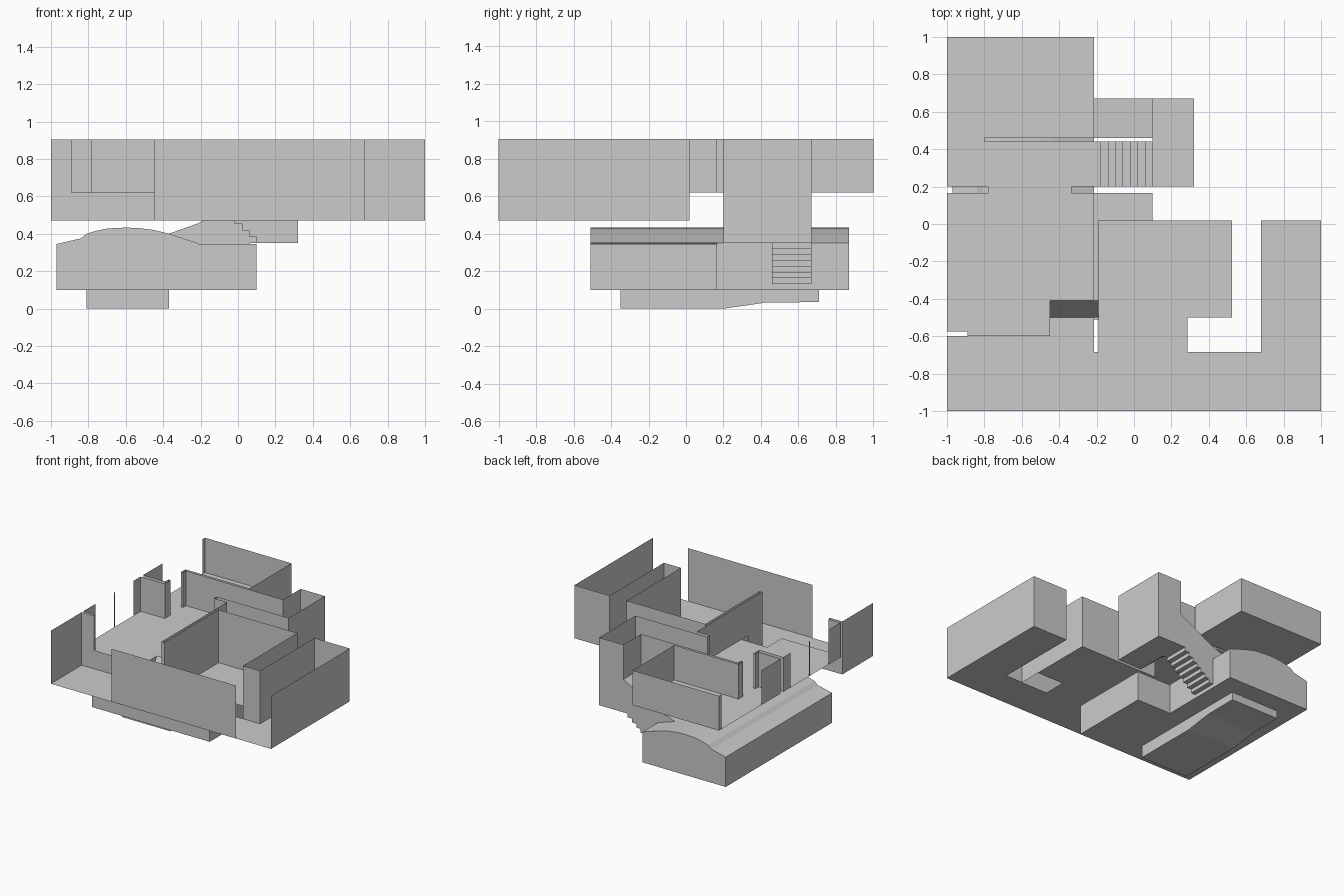
import bpy

if "Cube" in bpy.data.objects:
    bpy.data.objects.remove(bpy.data.objects["Cube"])

LOW, MAIN, HIGH, TOP = 0.10, 0.47, 0.62, 0.905


def sheet(name, faces):
    """One open mesh made from a list of polygons."""
    verts, polys = [], []
    for f in faces:
        polys.append(list(range(len(verts), len(verts) + len(f))))
        verts += f
    me = bpy.data.meshes.new(name)
    me.from_pydata(verts, [], polys)
    ob = bpy.data.objects.new(name, me)
    bpy.context.collection.objects.link(ob)
    return ob


def flat(x0, x1, y0, y1, z):
    return [(x0, y0, z), (x1, y0, z), (x1, y1, z), (x0, y1, z)]


def wall(a, b, z0, z1):
    return [(*a, z0), (*b, z0), (*b, z1), (*a, z1)]


def walls(path, z0, z1):
    return [wall(a, b, z0, z1) for a, b in zip(path, path[1:])]


def extrude_y(profile, y0, y1):
    """Sweep an x-z profile along y."""
    return [[(a[0], y0, a[1]), (b[0], y0, b[1]), (b[0], y1, b[1]), (a[0], y1, a[1])]
            for a, b in zip(profile, profile[1:])]


def stairs(x0, z0, x1, z1, n):
    """Zigzag x-z profile of riser then tread."""
    pts = [(x0, z0)]
    for i in range(n):
        z = z0 + (z1 - z0) * (i + 1) / n
        pts += [(x0 + (x1 - x0) * i / n, z), (x0 + (x1 - x0) * (i + 1) / n, z)]
    return pts


# Corridor along the front and right
sheet("corridor_floor", [
    flat(-1, -0.215, -1, -0.6, MAIN), flat(-0.215, 0.68, -1, -0.685, MAIN),
    flat(0.68, 1, -1, 0.02, MAIN), flat(-0.45, -0.215, -0.6, -0.5, MAIN)])
sheet("corridor_walls",
      walls([(-0.45, -1), (0.68, -1)], MAIN, TOP)
      + walls([(1, -1), (1, 0.02), (0.68, 0.02), (0.68, -0.685), (0.525, -0.685)], MAIN, TOP)
      + walls([(-1, -1), (-1, -0.6), (-0.89, -0.6)], MAIN, TOP))

# Side room with a gap in its floor
sheet("side_room_floor", [flat(-0.19, 0.285, -0.685, 0.02, MAIN),
                          flat(0.285, 0.525, -0.5, 0.02, MAIN)])
sheet("side_room_walls",
      walls([(-0.19, -0.685), (-0.19, 0.02), (0.525, 0.02), (0.525, -0.685)], MAIN, TOP))

# Raised main hall and back room
sheet("hall_floor", [
    flat(-1, -0.89, -0.575, 0.165, HIGH), flat(-0.89, -0.45, -0.6, 0.165, HIGH),
    flat(-0.45, -0.215, -0.41, 0.165, HIGH), flat(-0.78, -0.335, 0.165, 0.2, HIGH),
    flat(-1, -0.215, 0.2, 0.44, HIGH), flat(-1, -0.8, 0.44, 0.46, HIGH),
    flat(-1, -0.215, 0.46, 1, HIGH)])
sheet("hall_step", walls([(-0.89, -0.6), (-0.45, -0.6), (-0.45, -0.41)], MAIN, HIGH))
sheet("hall_ramp", [[(-0.45, -0.5, MAIN), (-0.19, -0.5, MAIN),
                     (-0.19, -0.41, HIGH), (-0.45, -0.41, HIGH)]])
sheet("hall_walls",
      walls([(-0.89, -0.6), (-0.89, -0.575), (-1, -0.575), (-1, -0.42)], HIGH, TOP)
      + walls([(-1, -0.18), (-1, -0.165)], HIGH, TOP)
      + walls([(-1, 0.07), (-1, 0.165), (-0.78, 0.165), (-0.78, 0.24), (-0.8, 0.24),
               (-0.8, 0.2), (-1, 0.2), (-1, 0.45)], HIGH, TOP)
      + walls([(-0.215, -0.685), (-0.215, 0.165), (-0.335, 0.165), (-0.335, 0.2),
               (-0.215, 0.2)], HIGH, TOP)
      + walls([(-0.19, -0.685), (-0.215, -0.685), (-0.215, -0.5)], MAIN, TOP))
sheet("back_room_walls",
      walls([(-1, 0.97), (-1, 1), (-0.215, 1), (-0.215, 0.46), (-0.8, 0.46),
             (-0.8, 0.4), (-0.78, 0.4), (-0.78, 0.44), (-0.215, 0.44)], HIGH, TOP))

# Upper stair flight and landing
up = stairs(0.1, 0.35, -0.215, HIGH, 8)
sheet("upper_stairs", extrude_y(up, 0.2, 0.44))
sheet("upper_stair_walls", [[(x, y, z) for x, z in up] + [(-0.215, y, TOP), (0.1, y, TOP)]
                            for y in (0.2, 0.44)])
sheet("landing_floor", [flat(0.1, 0.32, 0.2, 0.67, 0.35)])
sheet("landing_walls",
      walls([(0.1, 0.2), (0.32, 0.2), (0.32, 0.67), (0.1, 0.67)], 0.35, TOP)
      + walls([(0.1, 0.44), (0.1, 0.46)], 0.35, TOP)
      + walls([(0.1, 0.46), (0.1, 0.67)], HIGH, TOP))

# Lower stair flight with sloping ceiling
down = stairs(-0.215, LOW, 0.1, 0.35, 8)
ceiling = [(-0.37, 0.40), (-0.215, 0.455), (0.1, 0.62)]
sheet("lower_stairs", extrude_y(down, 0.46, 0.67))
sheet("lower_stair_ceiling", extrude_y(ceiling, 0.46, 0.67))
sheet("lower_stair_walls",
      [[(x, y, z) for x, z in down] + [(0.1, y, 0.62), (-0.215, y, 0.455)]
       for y in (0.46, 0.67)]
      + [[(-0.37, y, 0.40), (-0.215, y, 0.35), (-0.215, y, 0.455)] for y in (0.46, 0.67)])

# Lower vaulted room
vault = [(-0.97, 0.345), (-0.84, 0.375), (-0.81, 0.40), (-0.76, 0.415), (-0.70, 0.428),
         (-0.6, 0.433), (-0.53, 0.43), (-0.45, 0.42), (-0.37, 0.40)]
full = vault + [(-0.215, 0.35)]
sheet("vault_ceiling", extrude_y(vault, -0.51, 0.87)
      + extrude_y(full[-2:], -0.51, 0.46) + extrude_y(full[-2:], 0.67, 0.87))
sheet("vault_walls",
      [[(x, y, z) for x, z in full] + [(-0.215, y, LOW), (-0.97, y, LOW)]
       for y in (-0.51, 0.87)]
      + walls([(-0.97, -0.51), (-0.97, 0.87)], LOW, 0.345)
      + walls([(-0.215, 0.165), (-0.215, 0.46)], LOW, 0.35)
      + walls([(-0.215, 0.67), (-0.215, 0.87)], LOW, 0.35))
sheet("lower_floor", [
    flat(-0.97, -0.81, -0.51, 0.87, LOW), flat(-0.37, -0.215, -0.51, 0.87, LOW),
    flat(-0.81, -0.37, -0.51, -0.35, LOW), flat(-0.81, -0.37, 0.71, 0.87, LOW)])

# Lower side room
sheet("lower_side_room",
      [flat(-0.215, 0.1, -0.51, 0.165, z) for z in (LOW, 0.345)]
      + walls([(-0.215, -0.51), (0.1, -0.51), (0.1, 0.165), (-0.215, 0.165)], LOW, 0.345))

# Sunken pool with shallow end
bed = [(-0.35, 0.0), (0.2, 0.0), (0.43, 0.033), (0.71, 0.035)]
sheet("pool",
      [[(-0.81, a[0], a[1]), (-0.37, a[0], a[1]), (-0.37, b[0], b[1]), (-0.81, b[0], b[1])]
       for a, b in zip(bed, bed[1:])]
      + [[(x, y, z) for y, z in bed] + [(x, 0.71, LOW), (x, -0.35, LOW)]
         for x in (-0.81, -0.37)]
      + [wall((-0.81, -0.35), (-0.37, -0.35), 0, LOW),
         wall((-0.81, 0.71), (-0.37, 0.71), 0.035, LOW)])
